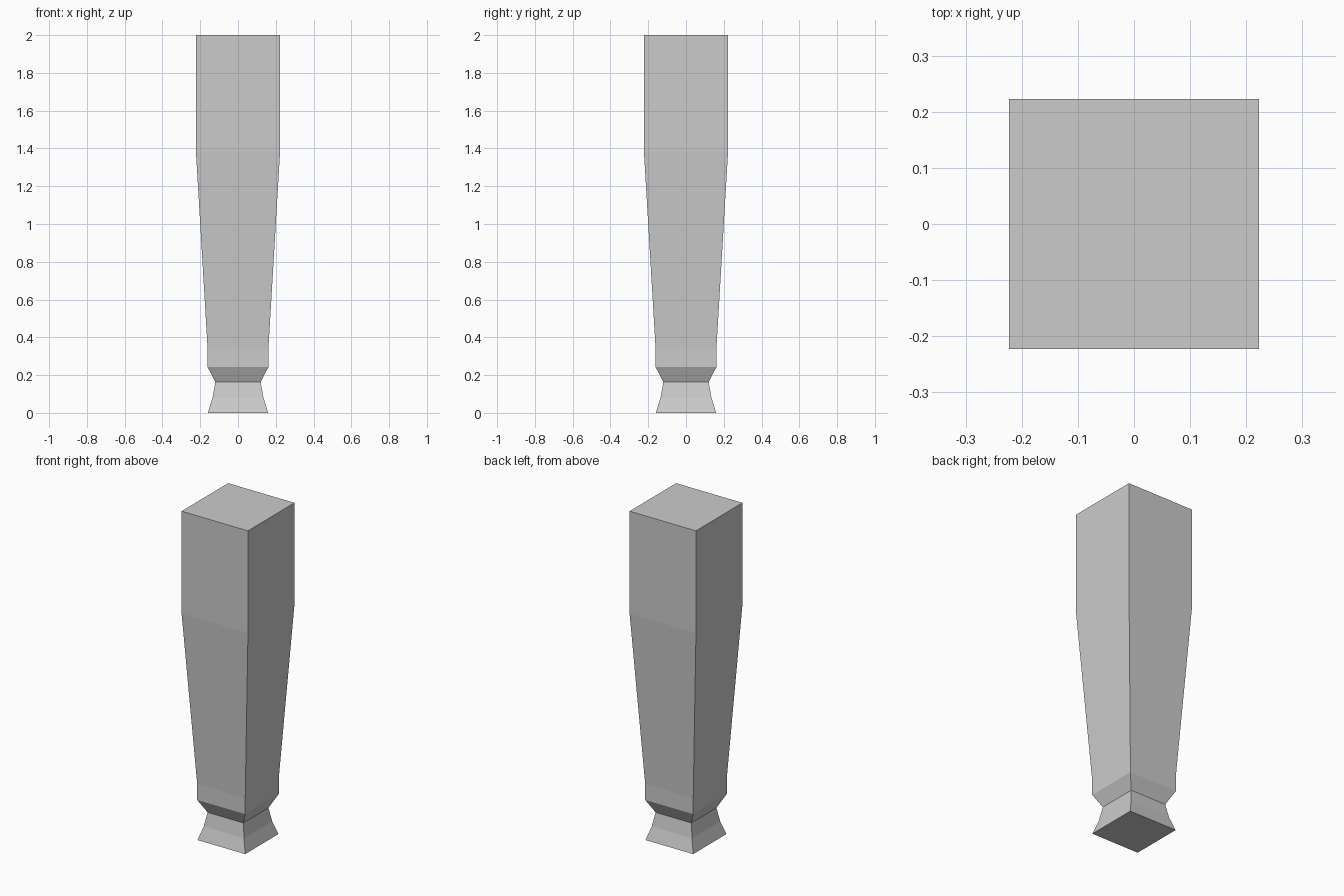
import bpy, bmesh

if "Cube" in bpy.data.objects:
    bpy.data.objects.remove(bpy.data.objects["Cube"])

# (half width, height) of each square section, foot to top
PROFILE = [(0.16, 0.0), (0.135, 0.08), (0.12, 0.163), (0.161, 0.243),
           (0.161, 0.34), (0.2225, 1.38), (0.2225, 2.0)]


def square_loft(name, profile):
    bm = bmesh.new()
    rings = [[bm.verts.new((sx * w, sy * w, z))
              for sx, sy in ((-1, -1), (1, -1), (1, 1), (-1, 1))]
             for w, z in profile]
    # side faces between neighbouring sections
    for low, high in zip(rings, rings[1:]):
        for i in range(4):
            j = (i + 1) % 4
            bm.faces.new((low[i], low[j], high[j], high[i]))
    # end caps
    bm.faces.new(rings[0][::-1])
    bm.faces.new(rings[-1])
    mesh = bpy.data.meshes.new(name)
    bm.to_mesh(mesh)
    bm.free()
    obj = bpy.data.objects.new(name, mesh)
    bpy.context.collection.objects.link(obj)
    return obj


# Tapered square furniture leg with flared foot
square_loft("tapered_leg", PROFILE)
